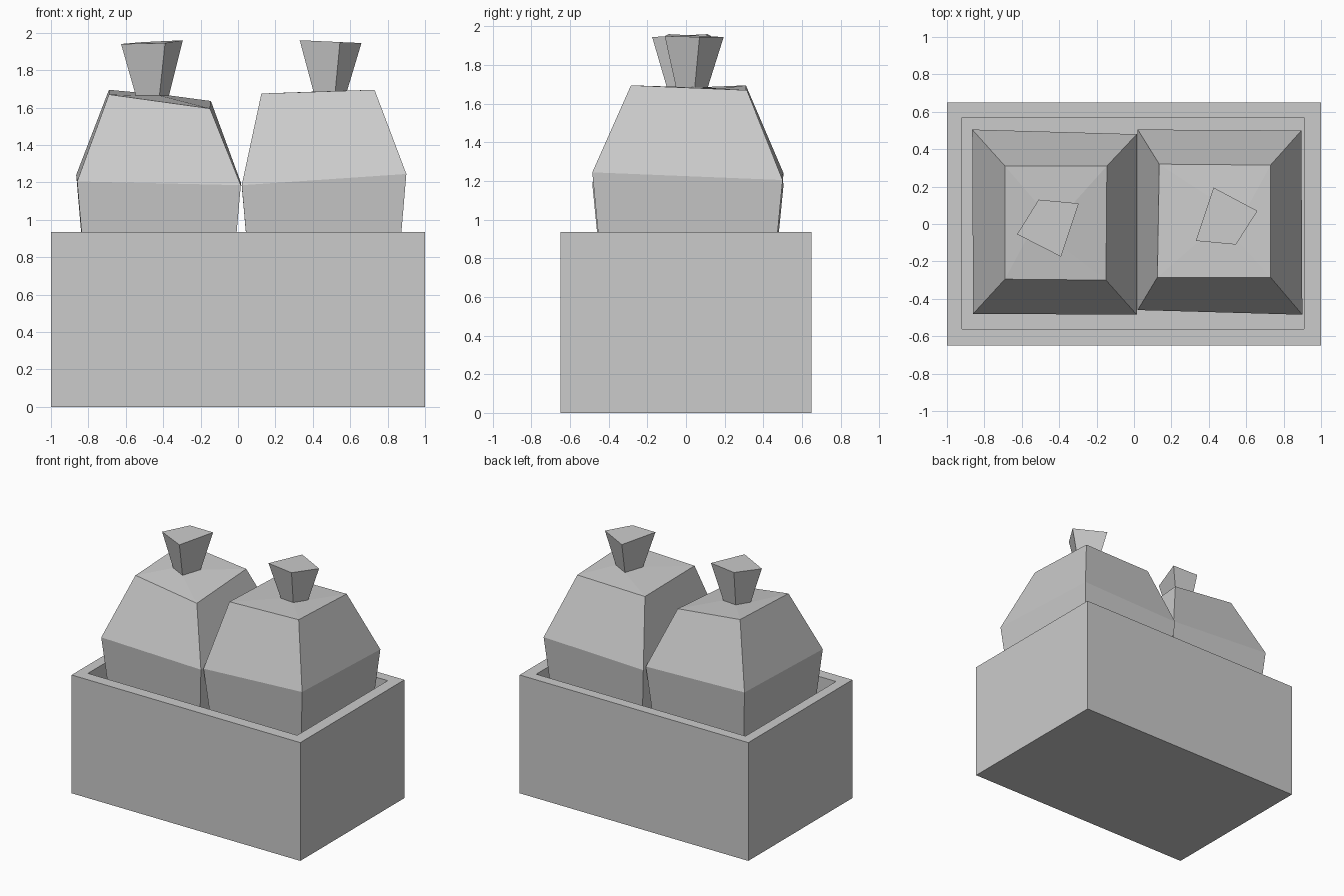
import bpy
import bmesh
from mathutils import Vector

cube = bpy.data.objects.get("Cube")
if cube:
    bpy.data.objects.remove(cube, do_unlink=True)

grey = bpy.data.materials.new("plain_grey")
grey.use_nodes = True
grey.diffuse_color = (0.6, 0.6, 0.6, 1)
grey.node_tree.nodes["Principled BSDF"].inputs["Base Color"].default_value = (0.6, 0.6, 0.6, 1)

FLOOR = 0.1


def finish(bm, name):
    bmesh.ops.recalc_face_normals(bm, faces=bm.faces)
    mesh = bpy.data.meshes.new(name)
    bm.to_mesh(mesh)
    bm.free()
    mesh.materials.append(grey)
    obj = bpy.data.objects.new(name, mesh)
    bpy.context.collection.objects.link(obj)


def scaled(ring, factor, z):
    """Copy a ring, scaled about its centre and flattened at height z."""
    centre = sum((Vector(p) for p in ring), Vector()) / len(ring)
    points = [centre.lerp(Vector(p), factor) for p in ring]
    return [(p.x, p.y, z) for p in points]


def sack(name, belly, shoulder, knot, neck_z):
    """Loft a tied sack; each ring runs back left, back right, front right, front left."""
    bm = bmesh.new()
    rings = [scaled(belly, 0.78, FLOOR), belly, shoulder, scaled(knot, 0.54, neck_z), knot]
    loops = [[bm.verts.new(p) for p in ring] for ring in rings]
    for low, high in zip(loops, loops[1:]):
        for i in range(4):
            j = (i + 1) % 4
            bm.faces.new((low[i], low[j], high[j], high[i]))
    bm.faces.new(loops[0])
    bm.faces.new(loops[-1])
    finish(bm, name)


# Crate: a block with a sunken opening
bm = bmesh.new()
bmesh.ops.create_cube(bm, size=1)
for v in bm.verts:
    v.co = (v.co.x * 2, v.co.y * 1.3, (v.co.z + 0.5) * 0.935)
top = max(bm.faces, key=lambda f: f.calc_center_median().z)
bmesh.ops.inset_region(bm, faces=[top], thickness=0.12)
bmesh.ops.translate(bm, verts=top.verts, vec=(-0.005, 0.005, 0))
sunk = bmesh.ops.extrude_discrete_faces(bm, faces=[top])["faces"][0]
for v in sunk.verts:
    v.co.z = FLOOR
finish(bm, "crate")

# Two lopsided sacks with tied tops
sack("right_sack",
     [(-0.865, 0.505, 1.24), (0.015, 0.48, 1.2), (0.015, -0.485, 1.185), (-0.86, -0.48, 1.205)],
     [(-0.69, 0.31, 1.695), (-0.145, 0.31, 1.635), (-0.15, -0.3, 1.595), (-0.69, -0.295, 1.67)],
     [(-0.51, 0.13, 1.95), (-0.295, 0.11, 1.96), (-0.39, -0.175, 1.945), (-0.625, -0.055, 1.94)],
     1.665)
sack("left_sack",
     [(0.02, 0.505, 1.18), (0.895, 0.5, 1.205), (0.9, -0.485, 1.245), (0.02, -0.46, 1.185)],
     [(0.135, 0.32, 1.66), (0.73, 0.315, 1.67), (0.73, -0.285, 1.695), (0.125, -0.285, 1.675)],
     [(0.425, 0.195, 1.945), (0.66, 0.07, 1.945), (0.545, -0.11, 1.95), (0.33, -0.09, 1.96)],
     1.685)
